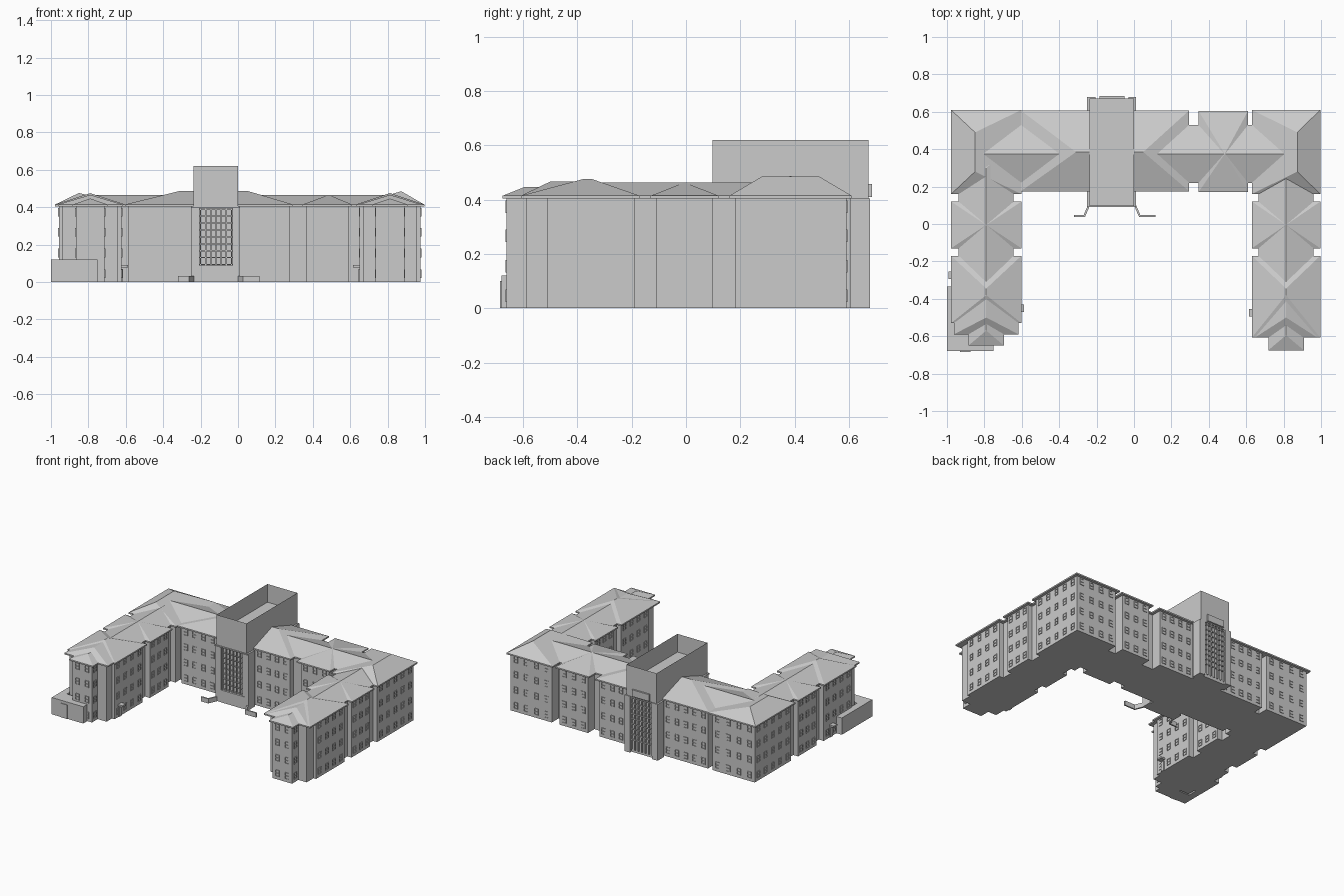
import bpy, bmesh

if "Cube" in bpy.data.objects:
    bpy.data.objects.remove(bpy.data.objects["Cube"])

WALL_TOP, EAVE = 0.407, 0.414


def finish(bm, name):
    bmesh.ops.remove_doubles(bm, verts=bm.verts, dist=1e-5)
    bmesh.ops.recalc_face_normals(bm, faces=bm.faces)
    me = bpy.data.meshes.new(name)
    bm.to_mesh(me)
    bm.free()
    ob = bpy.data.objects.new(name, me)
    bpy.context.collection.objects.link(ob)
    return ob


def prism(bm, pts, z0, z1):
    lo = [bm.verts.new((x, y, z0)) for x, y in pts]
    hi = [bm.verts.new((x, y, z1)) for x, y in pts]
    bm.faces.new(lo[::-1])
    bm.faces.new(hi)
    for i in range(len(pts)):
        j = (i + 1) % len(pts)
        bm.faces.new((lo[i], lo[j], hi[j], hi[i]))


def box(bm, x0, x1, y0, y1, z0, z1):
    prism(bm, [(x0, y0), (x1, y0), (x1, y1), (x0, y1)], z0, z1)


def solid(name, *dims):
    bm = bmesh.new()
    box(bm, *dims)
    return finish(bm, name)


# box on a facade: axis of the normal, its sign, plane position, span, heights, depth
def facade_box(bm, axis, s, c, u0, u1, z0, z1, d0, d1):
    a, b = sorted((c + s * d0, c + s * d1))
    if axis == 0:
        box(bm, a, b, u0, u1, z0, z1)
    else:
        box(bm, u0, u1, a, b, z0, z1)


# hipped roof with fascia; ridge runs from a to b (equal points make a pyramid)
def hip(name, x0, x1, y0, y1, a, b, z):
    bm = bmesh.new()
    pts = [(x0, y0), (x1, y0), (x1, y1), (x0, y1)]
    lo = [bm.verts.new((*p, WALL_TOP - 0.003)) for p in pts]
    hi = [bm.verts.new((*p, EAVE)) for p in pts]
    bm.faces.new(lo[::-1])
    for i in range(4):
        j = (i + 1) % 4
        bm.faces.new((lo[i], lo[j], hi[j], hi[i]))
    p, q, r, t = hi
    A = bm.verts.new((*a, z))
    B = A if a == b else bm.verts.new((*b, z))
    if a == b:
        faces = [(p, q, A), (q, r, A), (r, t, A), (t, p, A)]
    elif a[0] == b[0]:
        faces = [(p, q, A), (q, r, B, A), (r, t, B), (t, p, A, B)]
    else:
        faces = [(p, q, B, A), (q, r, B), (r, t, A, B), (t, p, A)]
    for f in faces:
        bm.faces.new(f)
    return finish(bm, name)


# footprint rectangles (x0, x1, y0, y1)
rects = [(-0.9, 0.9, 0.235, 0.515), (-0.585, 0.275, 0.195, 0.588),
         (0.365, 0.59, 0.19, 0.588), (-0.235, 0.0, 0.12, 0.66)]

# main range roofs
hip("main_ridge_roof", -0.9, 0.9, 0.22, 0.53, (-0.83, 0.375), (0.86, 0.375), 0.465)
hip("centre_roof", -0.605, 0.295, 0.175, 0.607, (-0.31, 0.385), (0.05, 0.385), 0.487)
hip("side_pavilion_roof", 0.345, 0.61, 0.17, 0.605, (0.485, 0.375), (0.485, 0.375), 0.466)

# the two wings
for side, cx, s, h, end, nose in (("left", -0.79, -1, 0.188, -0.59, -0.65),
                                  ("right", 0.813, 1, 0.183, -0.608, -0.675)):
    w = h - 0.02
    rects += [(cx - w, cx + w, 0.18, 0.59), (cx - 0.13, cx + 0.13, -0.5, 0.3),
              (cx - w, cx + w, -0.11, 0.10), (cx - w, cx + w, -0.51, -0.19),
              (cx - w + 0.02, cx + w - 0.02, end + 0.02, -0.4),
              (cx - 0.077, cx + 0.077, nose + 0.015, -0.4)]
    rx = cx + s * 0.06
    hip(side + "_corner_roof", cx - h, cx + h, 0.16, 0.61, (rx, 0.28), (rx, 0.49),
        0.485 if s > 0 else 0.476)
    hip(side + "_wing_ridge_roof", cx - 0.147, cx + 0.147, -0.5, 0.42, (cx, -0.38), (cx, 0.3), 0.463)
    hip(side + "_wing_pavilion_roof", cx - h, cx + h, -0.13, 0.12, (cx, -0.005), (cx, -0.005), 0.463)
    hip(side + "_wing_end_roof", cx - h, cx + h, -0.53 if s < 0 else end, -0.17,
        (cx, -0.38), (cx, -0.345), 0.475)
    hip(side + "_wing_tier_roof", cx - h + 0.015, cx + h - 0.015, end, -0.38,
        (cx, -0.5), (cx, -0.4), 0.466)
    hip(side + "_nose_roof", cx - 0.095, cx + 0.095, nose, -0.5, (cx, nose + 0.08), (cx, -0.52), 0.446)


# walls: union of the rectangles, cell by cell; outer runs are kept as facades
def inside(x, y):
    return any(a < x < b and c < y < d for a, b, c, d in rects)


xs = sorted({v for r in rects for v in r[:2]})
ys = sorted({v for r in rects for v in r[2:]})
bm = bmesh.new()
facades = []
for i in range(len(xs) - 1):
    for j in range(len(ys) - 1):
        if inside((xs[i] + xs[i + 1]) / 2, (ys[j] + ys[j + 1]) / 2):
            bm.faces.new([bm.verts.new((x, y, 0)) for x, y in (
                (xs[i], ys[j]), (xs[i + 1], ys[j]), (xs[i + 1], ys[j + 1]), (xs[i], ys[j + 1]))])
for axis, lines, spans in ((0, xs, ys), (1, ys, xs)):
    for c in lines:
        run = None
        for u0, u1 in list(zip(spans, spans[1:])) + [(9, 10)]:
            m, e = (u0 + u1) / 2, 1e-4
            if axis == 0:
                s = inside(c - e, m) - inside(c + e, m)
            else:
                s = inside(m, c - e) - inside(m, c + e)
            if run and s == run[2]:
                run[1] = u1
                continue
            if run:
                facades.append((axis, run[2], c, run[0], run[1]))
            run = [u0, u1, s] if s else None
for axis, s, c, u0, u1 in facades:
    ring = [(u0, 0), (u1, 0), (u1, WALL_TOP), (u0, WALL_TOP)]
    bm.faces.new([bm.verts.new((c, u, z) if axis == 0 else (u, c, z)) for u, z in ring])
walls = finish(bm, "walls")

# double-sash window frames on every long facade, four storeys
bm = bmesh.new()
for axis, s, c, u0, u1 in facades:
    length, mid = u1 - u0, (u0 + u1) / 2
    is_nose = (axis == 1 and c < -0.6) or (axis == 0 and u0 < -0.6)
    is_tower = abs(mid + 0.1175) < 0.01 and axis == 1
    if is_tower or (length < 0.1 and not is_nose):
        continue
    n = max(1, round(length / 0.076))
    for k in range(n):
        u = u0 + length * (k + 0.5) / n
        for z in (0.022, 0.132, 0.243, 0.35):
            for a in (-0.016, 0.0125):
                facade_box(bm, axis, s, c, u + a, u + a + 0.0035, z, z + 0.046, 0, 0.004)
            for b in (0, 0.021, 0.0425):
                facade_box(bm, axis, s, c, u - 0.0125, u + 0.0125, z + b, z + b + 0.0035, 0, 0.004)
finish(bm, "window_frames")

# tower: open-topped box above the roof
bm = bmesh.new()
box(bm, -0.237, 0.0, 0.097, 0.672, 0.403, 0.62)
top = [f for f in bm.faces if min(v.co.z for v in f.verts) > 0.6]
bmesh.ops.inset_region(bm, faces=top, thickness=0.015)
bmesh.ops.translate(bm, verts=top[0].verts[:], vec=(0, 0, -0.13))
finish(bm, "tower_parapet")

# tower corner piers and stair glazing bars, front and back
bm, gl = bmesh.new(), bmesh.new()
for s, c in ((-1, 0.12), (1, 0.66)):
    for x0, x1 in ((-0.25, -0.205), (-0.03, 0.012)):
        y0, y1 = sorted((c + s * 0.018, c - s * 0.055))
        box(bm, x0, x1, y0, y1, 0, 0.403)
    for k in range(7):
        x = -0.2 + k * 0.0275
        facade_box(gl, 1, s, c, x - 0.003, x + 0.003, 0.02, 0.403, 0, 0.012)
    for k in range(9):
        z = 0.09 + k * 0.037
        facade_box(gl, 1, s, c, -0.205, -0.03, z, z + 0.006, 0, 0.009)
finish(bm, "tower_piers")
finish(gl, "stair_glazing_bars")
solid("tower_back_ledge", -0.185, -0.05, 0.66, 0.684, 0.41, 0.458)
solid("tower_string_course", -0.25, 0.01, 0.092, 0.11, 0.396, 0.405)
solid("entrance_porch", -0.21, -0.02, 0.1, 0.122, 0, 0.088)

# low splayed walls beside the entrance
for name, p in (("left_approach_wall", [(-0.235, 0.1), (-0.262, 0.038), (-0.32, 0.038),
                                        (-0.32, 0.048), (-0.269, 0.048), (-0.245, 0.104)]),
                ("right_approach_wall", [(0.0, 0.1), (0.027, 0.038), (0.115, 0.038),
                                         (0.115, 0.048), (0.034, 0.048), (0.01, 0.104)])):
    bm = bmesh.new()
    prism(bm, p, 0, 0.033)
    finish(bm, name)

# single-storey annex with door
bm = bmesh.new()
prism(bm, [(-1, -0.68), (-0.75, -0.68), (-0.75, -0.58), (-0.95, -0.58), (-0.95, -0.335), (-1, -0.335)], 0, 0.12)
finish(bm, "annex")
solid("annex_door", -0.93, -0.875, -0.684, -0.68, 0, 0.1)

# side doors with small canopies
for name, c, s, y in (("left_court", -0.622, 1, -0.45), ("right_court", 0.65, -1, -0.475),
                      ("left_outer", -0.958, -1, -0.275)):
    bm = bmesh.new()
    facade_box(bm, 0, s, c, y - 0.02, y + 0.02, 0.078, 0.09, 0, 0.034)
    finish(bm, name + "_canopy")
    bm = bmesh.new()
    facade_box(bm, 0, s, c, y - 0.014, y + 0.014, 0, 0.07, 0, 0.006)
    finish(bm, name + "_door")
